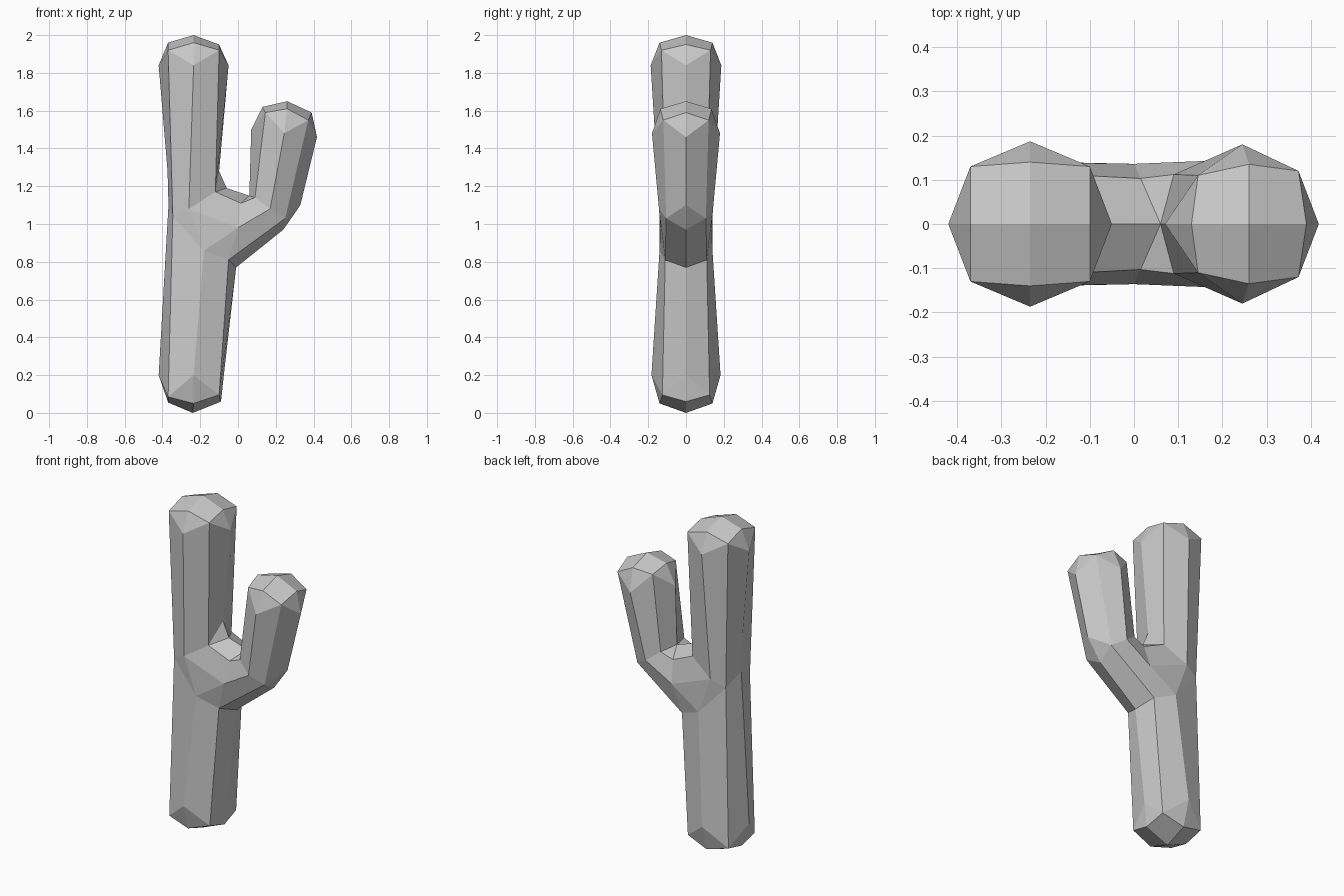
import bpy
import bmesh

cube = bpy.data.objects.get("Cube")
if cube:
    bpy.data.objects.remove(cube, do_unlink=True)

mat = bpy.data.materials.new("plain grey")
mat.use_nodes = True
GREY = (0.58, 0.58, 0.58, 1)
mat.diffuse_color = GREY
mat.node_tree.nodes["Principled BSDF"].inputs["Base Color"].default_value = GREY

bm = bmesh.new()


def points(*coords):
    return [bm.verts.new(c) for c in coords]


def bridge(a, b):
    """Join two half rings with quads."""
    for i in range(len(a) - 1):
        bm.faces.new((a[i], a[i + 1], b[i + 1], b[i]))


def cap(ring, left, mid, right, tip):
    """Close a half ring with a faceted, rounded end."""
    l, lc, m, rc, r = ring
    el, em, er, t = points(left, mid, right, tip)
    for f in ((t, el, lc, em), (t, em, rc, er), (l, lc, el),
              (lc, m, em), (m, rc, em), (rc, r, er)):
        bm.faces.new(f)


# Half rings run from the left side, round the front, to the right side
base = points((-.42, 0, .2), (-.37, -.125, .085), (-.235, -.183, .2),
              (-.1, -.125, .095), (-.075, 0, .2))
low = points((-.368, 0, 1.1), (-.345, -.115, 1.04), (-.18, -.14, .86),
             (-.05, -.11, .81), (-.01, 0, .77))
l_up, f_up, rc_up, r_up = points((-.373, 0, 1.28), (-.26, -.14, 1.08),
                                 (-.12, -.11, 1.17), (-.1, 0, 1.28))
waist = [l_up, low[1], f_up, rc_up, r_up]
top = points((-.42, 0, 1.84), (-.37, -.13, 1.92), (-.235, -.187, 1.84),
             (-.1, -.13, 1.92), (-.05, 0, 1.84))

# Arm rings
elbow = points((.06, 0, 1.15), (.09, -.112, 1.14), (.17, -.143, 1.08),
               (.25, -.105, 1.03), (.33, 0, 1.1))
arm_top = points((.07, 0, 1.5), (.145, -.11, 1.59), (.245, -.18, 1.48),
                 (.372, -.12, 1.55), (.418, 0, 1.46))

# Trunk and arm tubes with their ends
bridge(base, low)
bridge(waist, top)
bridge(elbow, arm_top)
cap(base, (-.37, 0, .055), (-.235, -.14, .05), (-.09, 0, .06), (-.24, 0, 0))
cap(top, (-.37, 0, 1.96), (-.235, -.14, 1.96), (-.1, 0, 1.95), (-.235, 0, 2))
cap(arm_top, (.13, 0, 1.62), (.26, -.135, 1.61), (.39, 0, 1.59), (.26, 0, 1.65))

# Fork between trunk and arm
crotch, saddle, web, under = points((-.06, 0, 1.19), (.015, -.103, 1.11),
                                    (0, -.136, .98), (.24, 0, .97))
for face in ((low[0], l_up, low[1]), (low[1], low[2], f_up),
             (low[2], web, f_up), (f_up, web, saddle, rc_up),
             (web, elbow[2], elbow[1], saddle), (low[2], low[3], web),
             (low[3], elbow[3], elbow[2], web),
             (low[3], low[4], under, elbow[3]),
             (under, elbow[4], elbow[3]), (rc_up, crotch, r_up),
             (rc_up, saddle, elbow[0], crotch),
             (saddle, elbow[1], elbow[0])):
    bm.faces.new(face)

# Mirror front to back and close the surface
bmesh.ops.mirror(bm, geom=bm.verts[:] + bm.edges[:] + bm.faces[:],
                 axis='Y', merge_dist=0.001)
bmesh.ops.remove_doubles(bm, verts=bm.verts[:], dist=0.001)
bmesh.ops.recalc_face_normals(bm, faces=bm.faces[:])

mesh = bpy.data.meshes.new("forked_stem")
bm.to_mesh(mesh)
bm.free()
mesh.materials.append(mat)
stem = bpy.data.objects.new("forked_stem", mesh)
bpy.context.collection.objects.link(stem)
